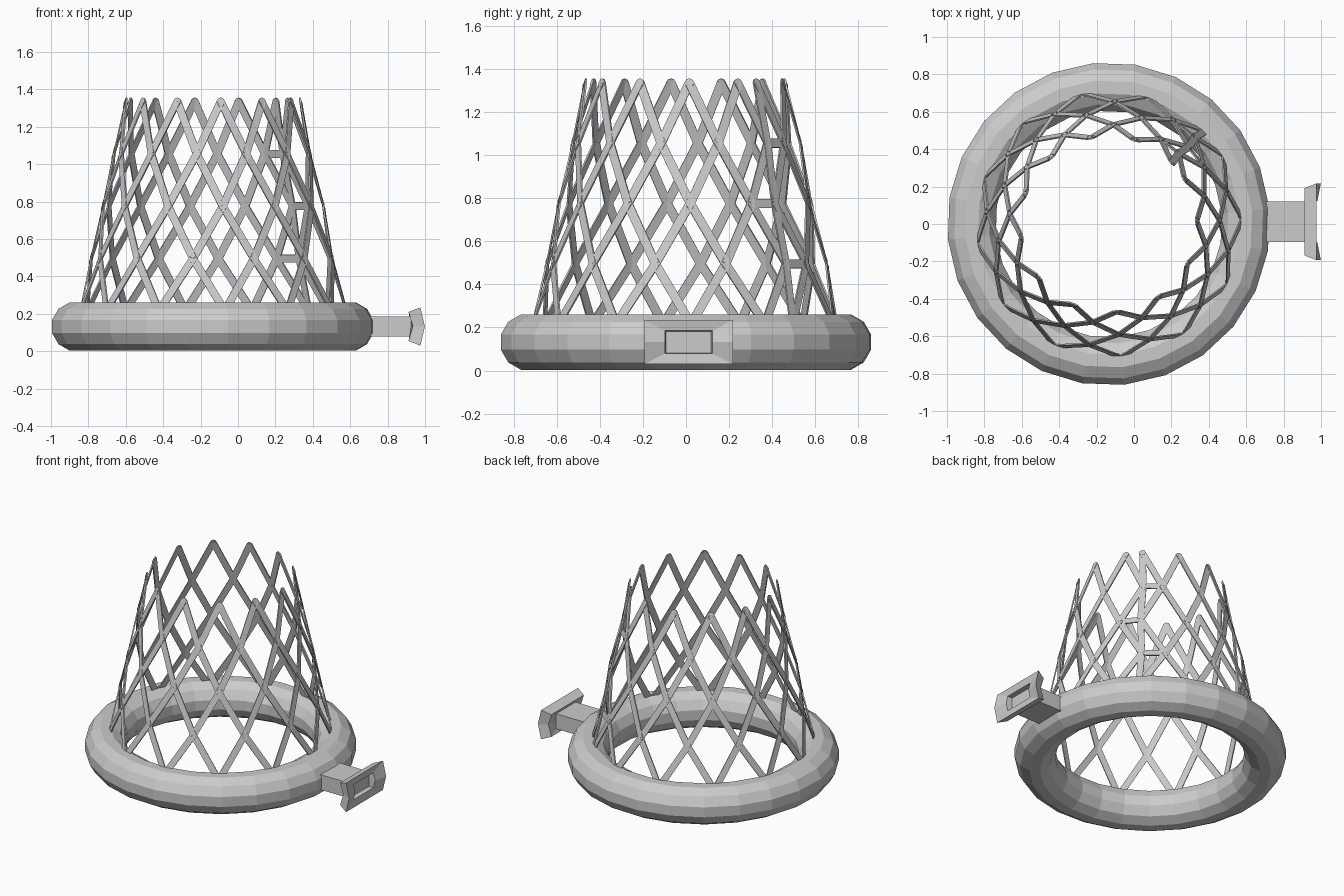
import bpy
import bmesh
from math import cos, sin, radians, tau
from mathutils import Vector

cube = bpy.data.objects.get("Cube")
if cube:
    bpy.data.objects.remove(cube, do_unlink=True)

grey = bpy.data.materials.new("light_grey")
grey.use_nodes = True
grey.diffuse_color = (0.6, 0.6, 0.6, 1)
grey.node_tree.nodes["Principled BSDF"].inputs["Base Color"].default_value = (0.6, 0.6, 0.6, 1)

CX = -0.135          # ring axis


def finish(name, bm):
    bmesh.ops.recalc_face_normals(bm, faces=bm.faces[:])
    mesh = bpy.data.meshes.new(name)
    bm.to_mesh(mesh)
    bm.free()
    mesh.materials.append(grey)
    obj = bpy.data.objects.new(name, mesh)
    bpy.context.collection.objects.link(obj)
    return obj


def skin(bm, loops, closed=False):
    """Join equal-length point loops with quads."""
    rings = [[bm.verts.new(p) for p in loop] for loop in loops]
    pairs = list(zip(rings, rings[1:]))
    if closed:
        pairs.append((rings[-1], rings[0]))
    else:
        bm.faces.new(rings[0])
        bm.faces.new(rings[-1])
    for a, b in pairs:
        for i in range(len(a)):
            j = (i + 1) % len(a)
            bm.faces.new((a[i], a[j], b[j], b[i]))


# Faceted rim
SEGMENTS, SIDES, MAJOR, MINOR = 24, 12, 0.735, 0.133
loops = []
for s in range(SEGMENTS):
    a = tau * s / SEGMENTS + radians(5.5)
    loop = []
    for k in range(SIDES):
        t = tau * (k + 0.5) / SIDES
        r = MAJOR + MINOR * cos(t)
        loop.append((CX + r * cos(a), r * sin(a), 0.132 + MINOR * sin(t)))
    loops.append(loop)
bm = bmesh.new()
skin(bm, loops, closed=True)
finish("rim", bm)

# Net of flat strips on a cone, with one narrow column at the seam
CELLS, ROWS, STEP, START = 13, 5, 28.9, 44.0
HALF, THICK = 0.021, 0.008


def node(row, k):
    turn, k = divmod(k, CELLS)
    a = radians(START + 360 * turn + STEP * (k + 0.5 * (row % 2)))
    r = 0.715 - 0.061 * row
    return Vector((CX + r * cos(a), r * sin(a), 0.215 + 0.28 * row))


def outward(p):
    return Vector((p.x - CX, p.y, 0.22 * 0.6)).normalized()


def strip(bm, a, b):
    d = (b - a).normalized()
    n = outward((a + b) / 2)
    n = (n - d * n.dot(d)).normalized()
    w = d.cross(n) * HALF
    n = n * THICK / 2
    skin(bm, [[p + w + n, p - w + n, p - w - n, p + w - n] for p in (a, b)])


def joint(bm, p):
    n = outward(p)
    u = Vector((0, 0, 1)).cross(n).normalized()
    v = n.cross(u)
    ring = [(u * cos(tau * i / 8) + v * sin(tau * i / 8)) * HALF for i in range(8)]
    skin(bm, [[p + q + n * s * THICK / 2 for q in ring] for s in (-1, 1)])


bm = bmesh.new()
for row in range(ROWS):
    for k in range(CELLS):
        here = node(row, k)
        joint(bm, here)
        if row < ROWS - 1:
            other = k + 1 if row % 2 else k - 1
            strip(bm, here, node(row + 1, k))
            strip(bm, here, node(row + 1, other))
finish("net", bm)

# Short bars across the seam
bm = bmesh.new()
for row in (1, 2, 3):
    strip(bm, node(row, CELLS - 1), node(row, CELLS))
finish("net_seam_bars", bm)


# Mounting bracket: neck flaring to a bent flange with a pocket
def bracket_loop(x, x_mid, hy, hz):
    shape = [(x, -1, -1), (x, 1, -1), (x_mid, 1, 0), (x, 1, 1), (x, -1, 1), (x_mid, -1, 0)]
    return [(px, 0.012 + y * hy, 0.132 + z * hz) for px, y, z in shape]


bm = bmesh.new()
skin(bm, [bracket_loop(*v) for v in (
    (0.68, 0.68, 0.108, 0.053),
    (0.925, 0.925, 0.108, 0.053),
    (0.912, 0.935, 0.18, 0.078),
    (0.975, 0.999, 0.205, 0.102),
    (0.968, 0.98, 0.11, 0.053),
    (0.935, 0.935, 0.105, 0.05))])
finish("mounting_bracket", bm)
